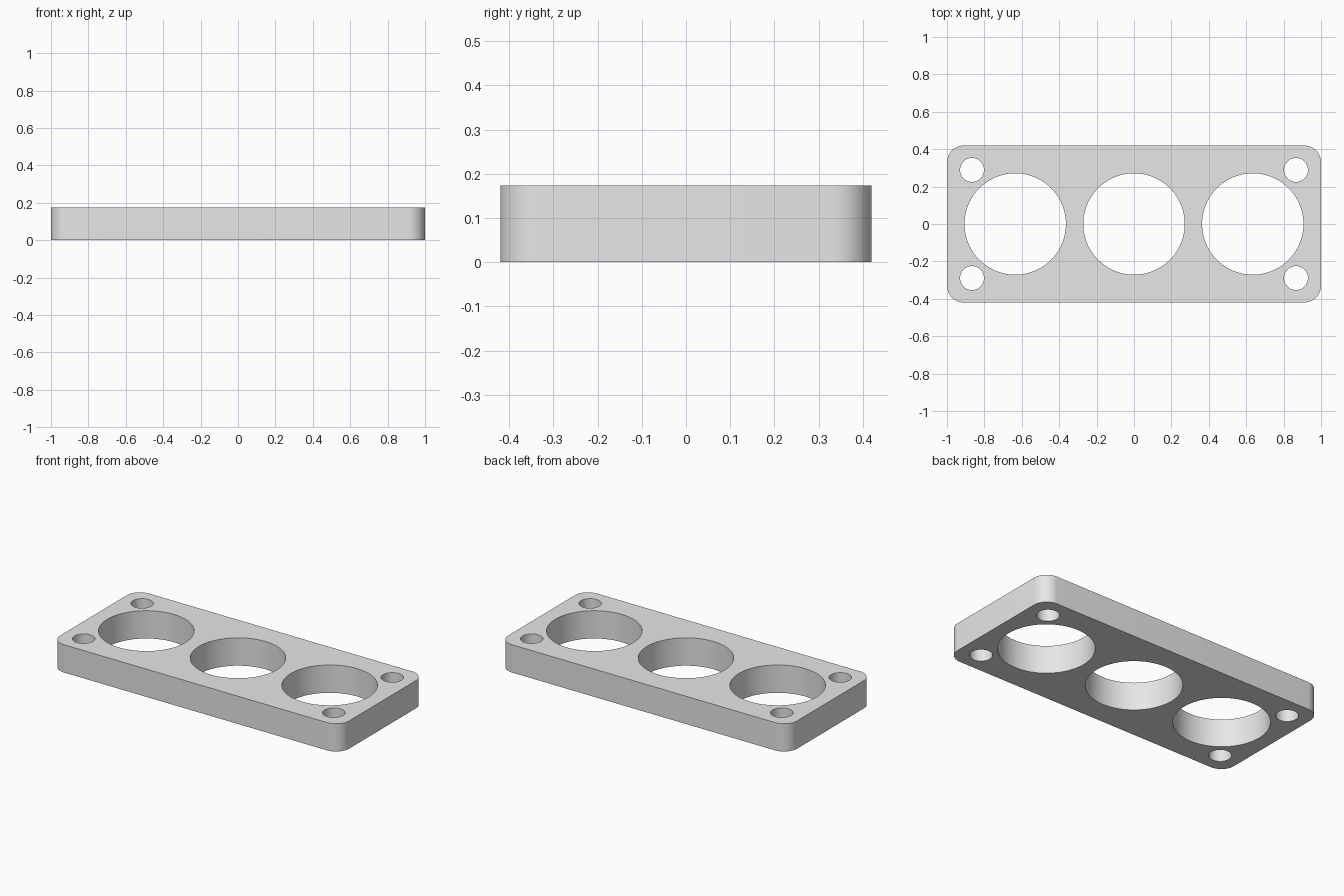
import bpy, bmesh
from math import sin, cos, pi, radians

if "Cube" in bpy.data.objects:
    bpy.data.objects.remove(bpy.data.objects["Cube"], do_unlink=True)

HALF_X, HALF_Y, HEIGHT = 1.0, 0.42, 0.174
CORNER_RADIUS = 0.09
PORT_RADIUS, PORT_SPACING = 0.271, 0.635
BOLT_RADIUS, BOLT_X, BOLT_Y = 0.064, 0.866, 0.289


def arc(cx, cy, radius, start, sweep, count):
    return [(cx + radius * cos(start + sweep * i / count),
             cy + radius * sin(start + sweep * i / count)) for i in range(count + 1)]


def add_loop(bm, points):
    verts = [bm.verts.new((x, y, 0)) for x, y in points]
    for a, b in zip(verts, verts[1:] + verts[:1]):
        bm.edges.new((a, b))


bm = bmesh.new()

# Rounded outline of the plate
outline = []
for i, (sx, sy) in enumerate([(1, 1), (-1, 1), (-1, -1), (1, -1)]):
    outline += arc(sx * (HALF_X - CORNER_RADIUS), sy * (HALF_Y - CORNER_RADIUS),
                   CORNER_RADIUS, i * pi / 2, pi / 2, 12)
add_loop(bm, outline)

# Three large ports in a row
for i in (-1, 0, 1):
    add_loop(bm, arc(i * PORT_SPACING, 0, PORT_RADIUS, 0, 2 * pi, 96)[:-1])

# Four corner bolt holes
for sx in (-1, 1):
    for sy in (-1, 1):
        add_loop(bm, arc(sx * BOLT_X, sy * BOLT_Y, BOLT_RADIUS, 0, 2 * pi, 48)[:-1])

# Fill the profile around its holes, then raise it to full thickness
bmesh.ops.triangle_fill(bm, edges=bm.edges[:], use_beauty=True, normal=(0, 0, 1))
raised = bmesh.ops.extrude_face_region(bm, geom=bm.faces[:], use_keep_orig=True)["geom"]
top_verts = [g for g in raised if isinstance(g, bmesh.types.BMVert)]
bmesh.ops.translate(bm, verts=top_verts, vec=(0, 0, HEIGHT))
bmesh.ops.recalc_face_normals(bm, faces=bm.faces[:])

mesh = bpy.data.meshes.new("spacer_plate")
bm.to_mesh(mesh)
bm.free()
plate = bpy.data.objects.new("spacer_plate", mesh)
bpy.context.collection.objects.link(plate)

# Plain grey finish
grey = bpy.data.materials.new("light_grey")
grey.use_nodes = True
color = (0.8, 0.8, 0.8, 1)
grey.diffuse_color = color
grey.node_tree.nodes["Principled BSDF"].inputs["Base Color"].default_value = color
mesh.materials.append(grey)

# Smooth curved walls with crisp rims
bpy.ops.object.select_all(action="DESELECT")
plate.select_set(True)
bpy.context.view_layer.objects.active = plate
bpy.ops.object.shade_smooth_by_angle(angle=radians(30))
